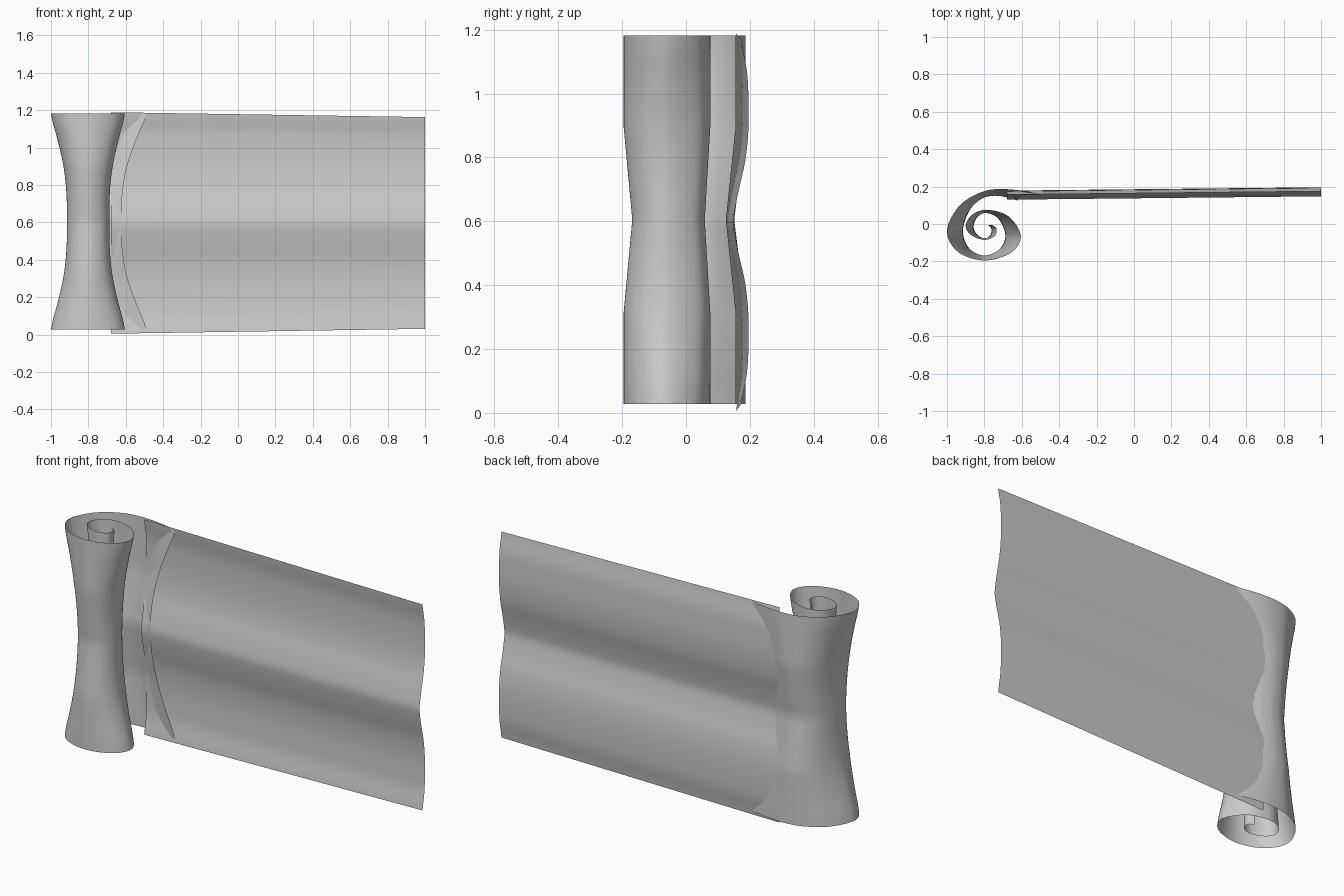
import bpy
from mathutils import Vector

if "Cube" in bpy.data.objects:
    bpy.data.objects.remove(bpy.data.objects["Cube"])

paper = bpy.data.materials.new("plain grey")
paper.diffuse_color = (0.6, 0.6, 0.6, 1)
paper.use_nodes = True
paper.node_tree.nodes["Principled BSDF"].inputs["Base Color"].default_value = paper.diffuse_color


def interp(table, t):
    """Smooth (Catmull-Rom) lookup through evenly spaced values, t in 0..1."""
    n = len(table) - 1
    i = min(int(t * n), n - 1)
    u = t * n - i
    a, b = table[max(i - 1, 0)], table[i]
    c, d = table[i + 1], table[min(i + 2, n)]
    return 0.5 * (2 * b + (c - a) * u + (2 * a - 5 * b + 4 * c - d) * u * u
                  + (3 * b - a - 3 * c + d) * u ** 3)


def grid_object(name, nu, nv, func):
    """Open surface sampled from func(u, v) with u, v in 0..1."""
    verts = [func(i / nu, j / nv) for i in range(nu + 1) for j in range(nv + 1)]
    w = nv + 1
    faces = [(i * w + j, (i + 1) * w + j, (i + 1) * w + j + 1, i * w + j + 1)
             for i in range(nu) for j in range(nv)]
    mesh = bpy.data.meshes.new(name)
    mesh.from_pydata(verts, [], faces)
    mesh.materials.append(paper)
    for p in mesh.polygons:
        p.use_smooth = True
    obj = bpy.data.objects.new(name, mesh)
    bpy.context.collection.objects.link(obj)
    return obj


# Spiral roll, pinched at the waist, with a tail that meets the sheet
spiral = [Vector(p) for p in (
    (-.76, -.005), (-.735, -.025), (-.745, -.065), (-.80, -.085), (-.87, -.06),
    (-.90, -.01), (-.865, .05), (-.785, .076), (-.67, .04), (-.605, -.065),
    (-.66, -.155), (-.80, -.195), (-.94, -.15), (-1.0, -.04), (-.94, .09),
    (-.83, .165), (-.717, .186), (-.60, .178), (-.49, .155))]
pinch_x = [.575, .585, .66, .82, 1.0]
X0, Z0, HALF = -.80, .605, .577


def roll(u, v):
    p = interp(spiral, u)
    d = abs(2 * v - 1)
    k = interp(pinch_x, d)
    e = max(0, 1 - 2 * d)
    return (X0 + (p.x - X0) * k, p.y * (1 - .163 * e) - .005 * e,
            Z0 + HALF * (2 * v - 1))


grid_object("rolled_end", 144, 32, roll)

# Long sheet with a soft ridge along its middle, slightly tapering to the right
wave = [.130, .146, .167, .177, .178, .173, .157]


def sheet(u, v):
    d = 2 * v - 1
    x = -.68 + 1.68 * u
    half = .592 - .026 * u
    return (x, interp(wave, abs(d)) + .018 * u, .597 + half * d)


grid_object("flat_sheet", 12, 48, sheet)
